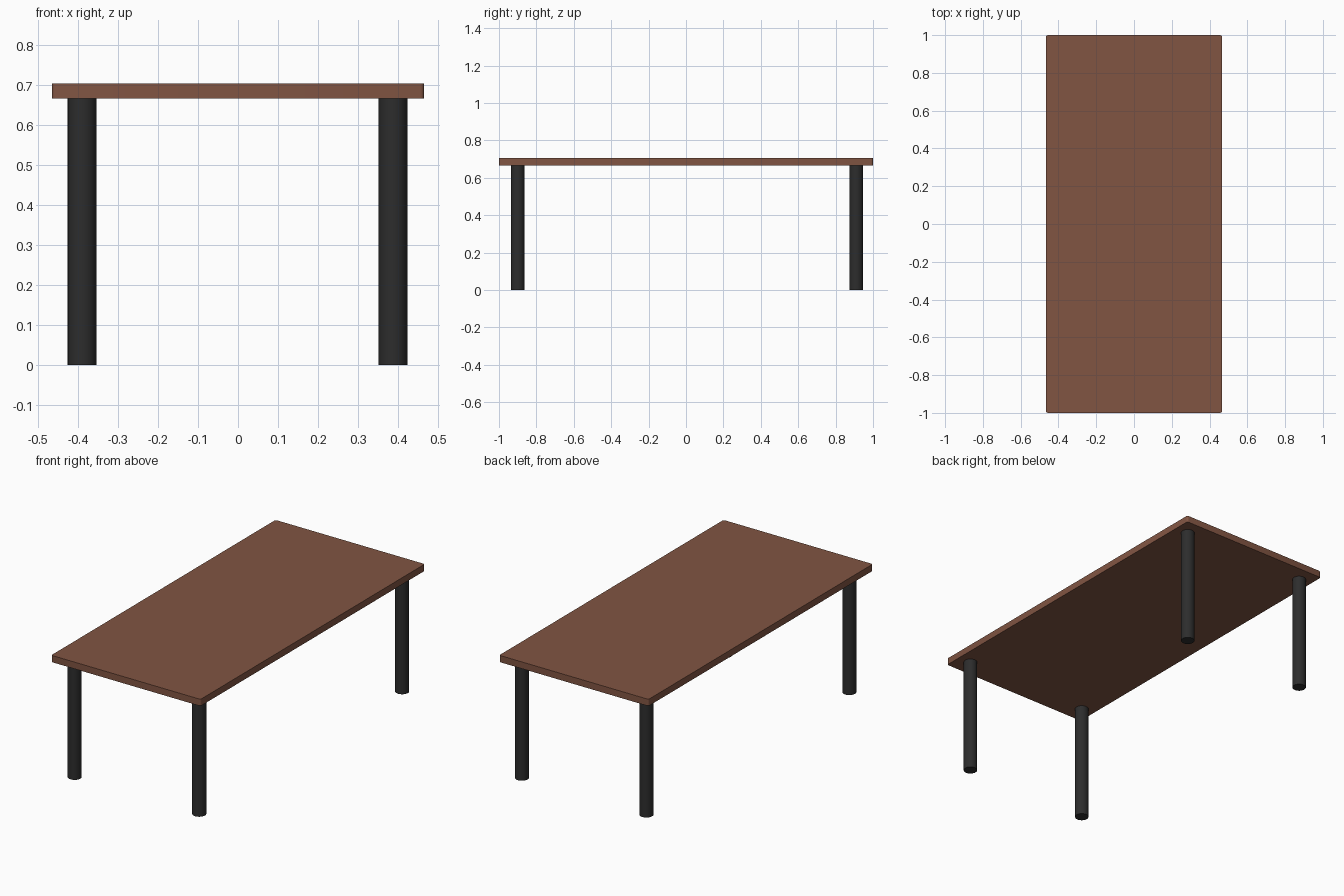
import bpy, bmesh

if "Cube" in bpy.data.objects:
    bpy.data.objects.remove(bpy.data.objects["Cube"])

def material(name, rgb):
    m = bpy.data.materials.new(name)
    m.diffuse_color = (*rgb, 1)
    m.use_nodes = True
    m.node_tree.nodes["Principled BSDF"].inputs["Base Color"].default_value = m.diffuse_color
    return m

wood = material("brown wood", (0.22, 0.09, 0.055))
black = material("black metal", (0.026, 0.026, 0.026))

TOP, UNDER = 0.705, 0.667

def finish(name, bm, mat):
    mesh = bpy.data.meshes.new(name)
    bm.to_mesh(mesh)
    bm.free()
    mesh.materials.append(mat)
    ob = bpy.data.objects.new(name, mesh)
    bpy.context.collection.objects.link(ob)
    bpy.ops.object.select_all(action='DESELECT')
    ob.select_set(True)
    bpy.context.view_layer.objects.active = ob
    bpy.ops.object.shade_smooth_by_angle()
    return ob

# table top: slab with small rounded vertical corners
bm = bmesh.new()
bmesh.ops.create_cube(bm, size=1)
bmesh.ops.scale(bm, vec=(0.932, 2.0, TOP - UNDER), verts=bm.verts)
bmesh.ops.translate(bm, vec=(0, 0, (TOP + UNDER) / 2), verts=bm.verts)
corners = [e for e in bm.edges if abs(e.verts[0].co.z - e.verts[1].co.z) > 0.01]
bmesh.ops.bevel(bm, geom=corners, offset=0.011, segments=4, profile=0.5, affect='EDGES')
finish("table_top", bm, wood)

# four round legs
for side, x in (("left", -0.39), ("right", 0.388)):
    for end, y in (("front", -0.90), ("back", 0.91)):
        bm = bmesh.new()
        bmesh.ops.create_cone(bm, cap_ends=True, segments=32,
                              radius1=0.036, radius2=0.036, depth=UNDER)
        bmesh.ops.translate(bm, vec=(x, y, UNDER / 2), verts=bm.verts)
        finish(f"{end}_{side}_leg", bm, black)
